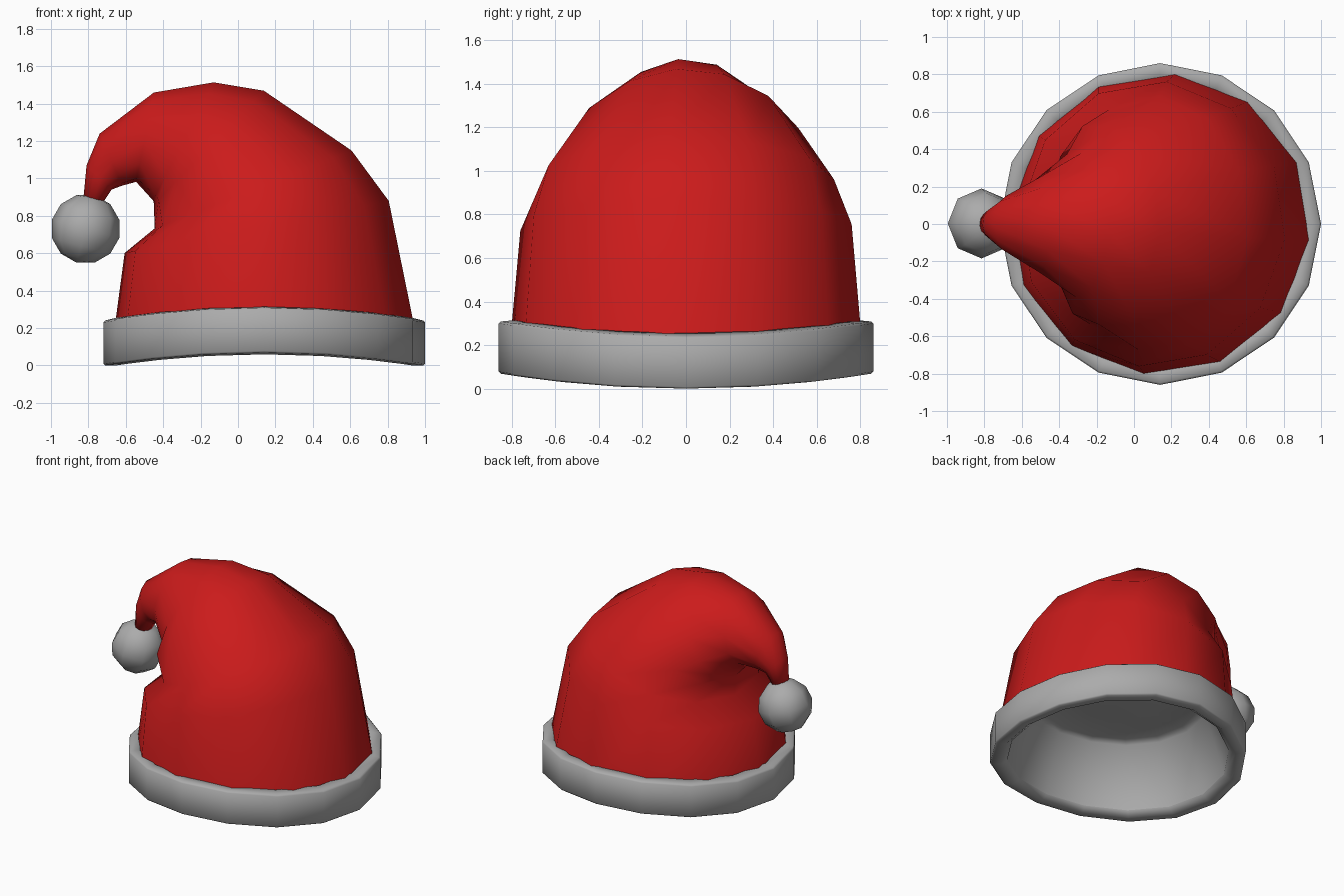
import bpy, bmesh, math
from mathutils import Vector, Matrix

if "Cube" in bpy.data.objects:
    bpy.data.objects.remove(bpy.data.objects["Cube"])


def material(name, rgb):
    m = bpy.data.materials.new(name)
    m.diffuse_color = (*rgb, 1)
    m.use_nodes = True
    m.node_tree.nodes["Principled BSDF"].inputs["Base Color"].default_value = m.diffuse_color
    return m


RED = material("red felt", (0.60, 0.011, 0.011))
GREY = material("pale grey fur", (0.41, 0.41, 0.41))
CX, R = 0.14, 0.86          # brim centre and radius


def finish(bm, name, mat, flip=False):
    bmesh.ops.remove_doubles(bm, verts=bm.verts, dist=1e-5)
    bmesh.ops.recalc_face_normals(bm, faces=bm.faces)
    if flip:
        bmesh.ops.reverse_faces(bm, faces=bm.faces)
    for f in bm.faces:
        f.smooth = True
    me = bpy.data.meshes.new(name)
    bm.to_mesh(me)
    bm.free()
    me.materials.append(mat)
    ob = bpy.data.objects.new(name, me)
    bpy.context.collection.objects.link(ob)
    return ob


def skin(rings, cap=False, closed=False):
    """Join successive rings of points with quads."""
    bm = bmesh.new()
    vs = [[bm.verts.new(p) for p in r] for r in rings]
    n = len(vs[0])
    pairs = list(zip(vs, vs[1:]))
    if closed:
        pairs.append((vs[-1], vs[0]))
    for a, b in pairs:
        for i in range(n):
            j = (i + 1) % n
            bm.faces.new((a[i], a[j], b[j], b[i]))
    if cap:
        bm.faces.new(vs[-1])
    return bm


def lift(y):
    """The front and back of the brim are raised slightly."""
    return 0.07 * (y / R) ** 2


def saddle_ring(r, z, n=16):
    out = []
    for i in range(n):
        t = 2 * math.pi * i / n
        y = r * math.sin(t)
        out.append((CX + r * math.cos(t), y, z + lift(y)))
    return out


# Fur brim
brim = [(0.74, 0.20), (0.79, 0.255), (0.85, 0.24), (0.86, 0.23),
        (0.86, 0.008), (0.85, 0.0), (0.79, 0.0), (0.745, 0.035)]
finish(skin([saddle_ring(r, z) for r, z in brim], closed=True), "fur_brim", GREY)

# Inner lining: tapering wall with a nearly flat ceiling
lining = [(0.745, 0.035), (0.73, 0.10), (0.61, 0.47),
          (0.56, 0.49), (0.3, 0.50), (0.02, 0.50)]
finish(skin([saddle_ring(r, z) for r, z in lining], cap=True), "lining", GREY, flip=True)

# Bent cone: inner edge x,z / outer edge x,z / half width in y / narrowing of outer side
sections = [
    (-0.675, 0.12, 0.965, 0.12, 0.815, 0),
    (-0.61, 0.60, 0.81, 0.88, 0.765, 0),
    (-0.45, 0.73, 0.61, 1.15, 0.68, -0.04),
    (-0.45, 0.86, 0.14, 1.47, 0.53, 0.20),
    (-0.455, 0.88, -0.13, 1.515, 0.39, 0.12),
    (-0.545, 0.98, -0.45, 1.46, 0.26, 0.08),
    (-0.62, 0.96, -0.74, 1.24, 0.15, 0),
    (-0.675, 0.94, -0.81, 1.07, 0.09, 0),
    (-0.735, 0.85, -0.83, 0.86, 0.06, 0),
]
rings = []
for k, (xi, zi, xo, zo, w, egg) in enumerate(sections):
    a, b = Vector((xi, 0, zi)), Vector((xo, 0, zo))
    ring = []
    for i in range(12):
        t = math.radians(30 * i - 6)
        y = w * math.sin(t) * (1 - egg * math.cos(t))
        up = lift(y) if k == 0 else 0
        ring.append((a + b) / 2 + (b - a) / 2 * math.cos(t) + Vector((0, y, up)))
    rings.append(ring)
finish(skin(rings, cap=True), "hat_cone", RED)

# Pompom
bm = bmesh.new()
bmesh.ops.create_uvsphere(
    bm, u_segments=8, v_segments=6, radius=0.187,
    matrix=Matrix.Translation((-0.815, 0.003, 0.73)) @ Matrix.Rotation(math.radians(15), 4, 'Y'))
finish(bm, "pompom", GREY)
